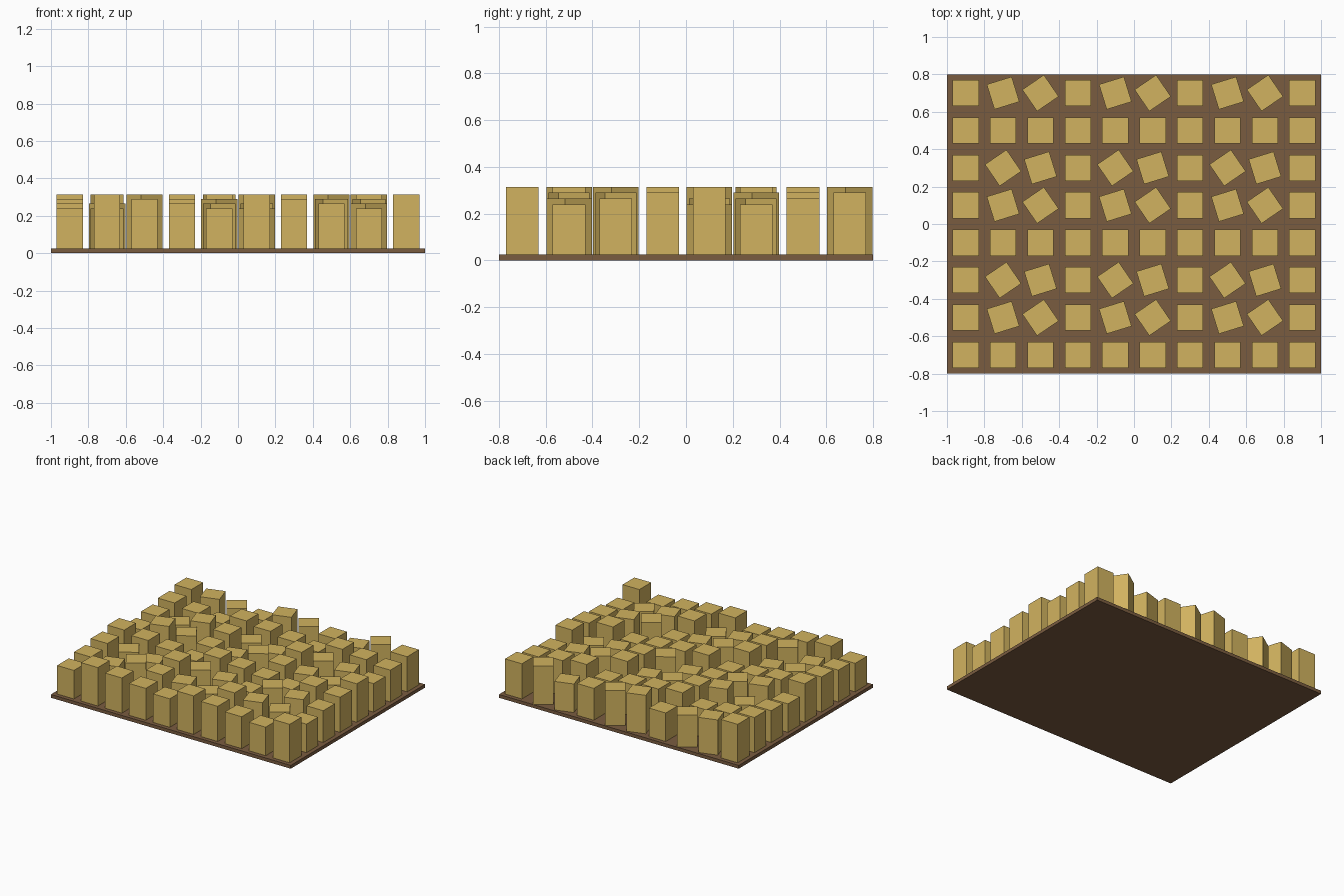
import bpy

default_cube = bpy.data.objects.get("Cube")
if default_cube:
    bpy.data.objects.remove(default_cube, do_unlink=True)

COLUMNS, ROWS, PITCH = 10, 8, 0.2
BASE_HEIGHT = 0.025
BLOCK_WIDTH = 0.14
LOWEST, STEP = 0.215, 0.025   # shortest block and height increment
TURN = 0.3                    # rotation increment in radians


def make_material(name, rgb):
    colour = (*rgb, 1)
    material = bpy.data.materials.new(name)
    material.use_nodes = True
    material.diffuse_color = colour
    material.node_tree.nodes["Principled BSDF"].inputs["Base Color"].default_value = colour
    return material


def add_box(name, x, y, bottom, size, material, turn=0):
    bpy.ops.mesh.primitive_cube_add(
        size=1, location=(x, y, bottom + size[2] / 2), rotation=(0, 0, turn))
    box = bpy.context.object
    box.name = name
    box.scale = size
    box.data.materials.append(material)
    return box


straw = make_material("straw yellow", (0.64, 0.45, 0.115))
soil = make_material("soil brown", (0.195, 0.107, 0.051))

# Flat ground slab
add_box("ground_slab", 0, 0, 0, (COLUMNS * PITCH, ROWS * PITCH, BASE_HEIGHT), soil)

# Grid of crop blocks with cycling heights and turns
for i in range(COLUMNS):
    for j in range(ROWS):
        x = (i - (COLUMNS - 1) / 2) * PITCH
        y = (j - (ROWS - 1) / 2) * PITCH
        height = LOWEST + STEP * ((3 * i + j) % 4)
        add_box(f"crop_block_{i}_{j}", x, y, BASE_HEIGHT,
                (BLOCK_WIDTH, BLOCK_WIDTH, height), straw, TURN * (i * j % 3))
